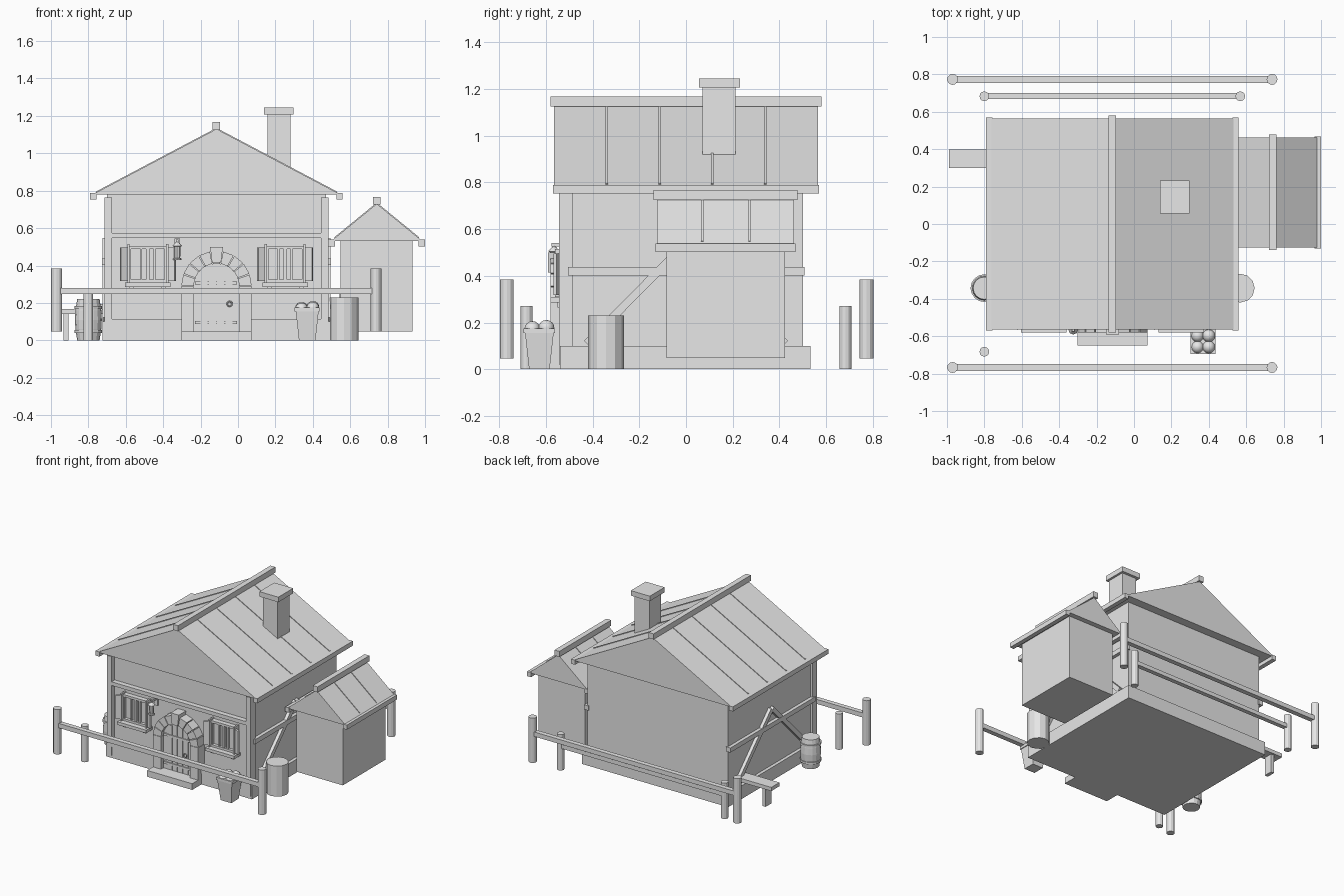
import bpy, bmesh, math
from mathutils import Vector

cube = bpy.data.objects.get("Cube")
if cube:
    bpy.data.objects.remove(cube, do_unlink=True)

grey = bpy.data.materials.new("plain_light_grey")
grey.use_nodes = True
grey.diffuse_color = (0.8, 0.8, 0.8, 1)
grey.node_tree.nodes["Principled BSDF"].inputs["Base Color"].default_value = (0.8, 0.8, 0.8, 1)

CX = -0.115      # centre line of the house
FRONT = -0.505   # front wall plane


def finish(name, bm):
    bmesh.ops.recalc_face_normals(bm, faces=bm.faces)
    mesh = bpy.data.meshes.new(name)
    bm.to_mesh(mesh)
    bm.free()
    mesh.materials.append(grey)
    ob = bpy.data.objects.new(name, mesh)
    bpy.context.collection.objects.link(ob)
    return ob


def box(name, x, y, z):
    """Box from (min, max) pairs."""
    bm = bmesh.new()
    bmesh.ops.create_cube(bm, size=1)
    for v in bm.verts:
        v.co = [r[0] if c < 0 else r[1] for c, r in zip(v.co, (x, y, z))]
    return finish(name, bm)


def prism(name, points, y0, y1):
    """Extrude an (x, z) outline along y."""
    bm = bmesh.new()
    face = bm.faces.new([bm.verts.new((x, y0, z)) for x, z in points])
    new = bmesh.ops.extrude_face_region(bm, geom=[face])["geom"]
    bmesh.ops.translate(bm, vec=(0, y1 - y0, 0),
                        verts=[v for v in new if isinstance(v, bmesh.types.BMVert)])
    return finish(name, bm)


def bar(name, a, b, width, depth):
    """Square beam between two points."""
    a, b = Vector(a), Vector(b)
    bm = bmesh.new()
    bmesh.ops.create_cube(bm, size=1)
    bmesh.ops.scale(bm, vec=(width, depth, (b - a).length), verts=bm.verts)
    ob = finish(name, bm)
    ob.location = (a + b) / 2
    ob.rotation_mode = 'QUATERNION'
    ob.rotation_quaternion = (b - a).to_track_quat('Z', 'Y')
    return ob


def lathe(name, x, y, profile, sides=12, turn=0.0):
    """Stacked rings from (radius, z) pairs, closed at both ends."""
    bm = bmesh.new()
    rings = []
    for r, z in profile:
        angles = [turn + math.tau * i / sides for i in range(sides)]
        rings.append([bm.verts.new((x + r * math.cos(a), y + r * math.sin(a), z)) for a in angles])
    for low, high in zip(rings, rings[1:]):
        for i in range(sides):
            j = (i + 1) % sides
            bm.faces.new((low[i], low[j], high[j], high[i]))
    bm.faces.new(rings[0])
    bm.faces.new(rings[-1])
    return finish(name, bm)


def gable_roof(name, cx, half, eave, top, y0, y1, battens, overhang):
    """Solid roof with ridge beam, eave boards and thin battens."""
    prism(name, [(cx - half, eave), (cx + half, eave), (cx, top)], y0, y1)
    box(name + "_ridge_beam", (cx - 0.02, cx + 0.02), (y0 - overhang, y1 + overhang),
        (top - 0.005, top + 0.037))
    for s in (-1, 1):
        edge = cx + s * (half + 0.012)
        box(name + "_eave_board", sorted((edge, edge - s * 0.033)), (y0 - 0.005, y1 + 0.005),
            (eave - 0.027, eave + 0.008))
        for y in battens:
            bar(name + "_batten", (cx, y, top), (cx + s * (half - 0.02), y, eave + 0.02 * (top - eave) / half),
                0.01, 0.01)


# House body
box("foundation", (CX - 0.61, CX + 0.61), (-0.54, 0.533), (0, 0.1))
box("house_walls", (CX - 0.585, CX + 0.585), (FRONT, 0.5), (0.1, 0.785))
gable_roof("house_roof", CX, 0.663, 0.78, 1.13, -0.565, 0.565, (-0.34, -0.113, 0.113, 0.34), 0.015)
box("chimney", (0.158, 0.282), (0.071, 0.212), (0.8, 1.21))
box("chimney_cap", (0.14, 0.298), (0.055, 0.232), (1.207, 1.245))

# Timber frame
for z, h in ((0.083, 0.032), (0.547, 0.028)):
    box("front_beam", (CX - 0.56, CX + 0.56), (-0.543, FRONT), (z, z + h))
for s in (-1, 1):
    wall = CX + s * 0.585
    box("corner_post", sorted((CX + s * 0.56, CX + s * 0.6)), (-0.543, FRONT + 0.02), (0.02, 0.765))
    box("side_beam", sorted((wall - s * 0.01, wall + s * 0.026)), (FRONT, 0.508), (0.402, 0.437))
    for t in (-1, 1):
        bar("side_brace", (wall + s * 0.007, t * 0.425, 0.11), (wall + s * 0.007, t * 0.005, 0.535), 0.034, 0.034)

# Lean shed beside the house
box("shed_walls", (0.547, 0.933), (-0.083, 0.425), (0.048, 0.535))
gable_roof("shed_roof", 0.742, 0.245, 0.53, 0.73, -0.125, 0.463, (0.07, 0.272), 0.015)

# Door: arched planks with straps and a ring
ARCH = 0.29
R_IN, R_OUT = 0.122, 0.188
door = [(CX + R_IN, 0.045), (CX + R_IN, ARCH)]
door += [(CX + R_IN * math.cos(a), ARCH + R_IN * math.sin(a))
         for a in (math.pi * i / 12 for i in range(1, 12))]
door += [(CX - R_IN, ARCH), (CX - R_IN, 0.045)]
prism("door", door, -0.55, FRONT)
for x in (-0.066, -0.022, 0.022, 0.066):
    top = ARCH + math.sqrt(R_IN ** 2 - x ** 2) - 0.008
    box("door_plank", (CX + x - 0.019, CX + x + 0.019), (-0.556, -0.548), (0.05, top))
for z in (0.095, 0.307):
    box("door_strap", (CX - 0.115, CX + 0.11), (-0.562, -0.55), (z - 0.008, z + 0.008))
bpy.ops.mesh.primitive_torus_add(location=(CX + 0.07, -0.565, 0.195), rotation=(math.pi / 2, 0, 0),
                                 major_radius=0.013, minor_radius=0.004,
                                 major_segments=12, minor_segments=6)
bpy.context.object.name = "door_ring"
bpy.context.object.data.materials.append(grey)

# Stone surround
for s in (-1, 1):
    box("door_jamb", sorted((CX + s * R_IN, CX + s * R_OUT)), (-0.58, FRONT), (0.04, ARCH))
STONES = 9
for i in range(STONES):
    a0 = math.pi * i / STONES + 0.015
    a1 = math.pi * (i + 1) / STONES - 0.015
    outline = [(CX + r * math.cos(a), ARCH + r * math.sin(a))
               for r, a in ((R_IN, a0), (R_OUT, a0), (R_OUT, a1), (R_IN, a1))]
    prism("arch_stone", outline, -0.58, FRONT)
prism("keystone", [(CX - 0.024, 0.415), (CX + 0.024, 0.415), (CX + 0.034, 0.5), (CX - 0.034, 0.5)], -0.59, FRONT)
box("door_step", (CX - 0.188, CX + 0.188), (-0.65, -0.5), (0, 0.047))

# Windows with shutters
for s in (-1, 1):
    wx = CX + s * 0.367
    box("window_pane", (wx - 0.095, wx + 0.095), (-0.518, FRONT), (0.315, 0.495))
    for dx, w in ((-0.098, 0.009), (-0.035, 0.005), (0, 0.009), (0.035, 0.005), (0.098, 0.009)):
        box("window_upright", (wx + dx - w, wx + dx + w), (-0.538, FRONT), (0.31, 0.5))
    for z in (0.307, 0.488):
        box("window_rail", (wx - 0.107, wx + 0.107), (-0.541, FRONT), (z, z + 0.017))
    box("window_sill", (wx - 0.122, wx + 0.122), (-0.58, FRONT), (0.285, 0.308))
    for t in (-1, 1):
        box("sill_bracket", (wx + t * 0.085 - 0.012, wx + t * 0.085 + 0.012), (-0.55, FRONT), (0.265, 0.285))
        prism("shutter_post", [(wx + t * 0.104 - 0.006, 0.31), (wx + t * 0.104 + 0.006, 0.31),
                               (wx + t * 0.104 + 0.006, 0.515), (wx + t * 0.104 - 0.006, 0.515)], -0.56, FRONT)
        bar("shutter", (wx + t * 0.126, -0.55, 0.318), (wx + t * 0.126, -0.55, 0.496), 0.046, 0.014) \
            .rotation_quaternion.rotate(Vector((1, 0, 0)).rotation_difference(Vector((1, -0.5 * t, 0))))

# Hanging lantern
LX, LY = -0.325, -0.565
box("lantern_arm", (LX - 0.006, LX + 0.006), (LY - 0.01, FRONT), (0.525, 0.54))
box("lantern_plate", (LX - 0.014, LX + 0.014), (-0.515, FRONT), (0.48, 0.545))
lathe("lantern_body", LX, LY, [(0.022, 0.43), (0.022, 0.438), (0.016, 0.44), (0.018, 0.502),
                               (0.026, 0.504), (0.01, 0.522), (0.004, 0.53)], 8)

# Flower tub
PX, PY = 0.37, -0.628
Q = math.sqrt(2)
lathe("flower_tub", PX, PY, [(0.044 * Q, 0), (0.061 * Q, 0.155), (0.067 * Q, 0.155), (0.067 * Q, 0.175)],
      4, math.pi / 4)
for dx in (-0.03, 0.03):
    for dy in (-0.03, 0.03):
        bpy.ops.mesh.primitive_uv_sphere_add(segments=12, ring_count=8, radius=0.034,
                                             location=(PX + dx, PY + dy, 0.172 + (dx + dy) / 12))
        bpy.context.object.name = "flower_clump"
        bpy.context.object.data.materials.append(grey)
        bpy.ops.object.shade_smooth_by_angle()

# Barrels
lathe("straight_barrel", 0.568, -0.343, [(0.077, 0), (0.077, 0.23)])
lathe("hooped_barrel", -0.8, -0.343, [(0.06, 0), (0.069, 0.06), (0.072, 0.11), (0.069, 0.16), (0.06, 0.22)], 16)
for z in (0.04, 0.168):
    lathe("barrel_hoop", -0.8, -0.343, [(0.074, z), (0.074, z + 0.016)], 16)

# Side bench
box("bench_seat", (-0.99, -0.69), (0.3, 0.397), (0.14, 0.168))
box("bench_leg", (-0.932, -0.905), (0.315, 0.382), (0, 0.142))

# Fences
for y in (-0.767, 0.773):
    for x in (-0.97, 0.738):
        lathe("tall_fence_post", x, y, [(0.029, 0.047), (0.029, 0.385)])
    box("tall_fence_rail", (-0.97, 0.738), (y - 0.018, y + 0.018), (0.247, 0.281))
for x, y in ((-0.8, -0.683), (-0.8, 0.683), (0.568, 0.683)):
    lathe("short_fence_post", x, y, [(0.026, 0), (0.026, 0.27)])
box("short_fence_rail", (-0.8, 0.568), (0.667, 0.7), (0.165, 0.195))
